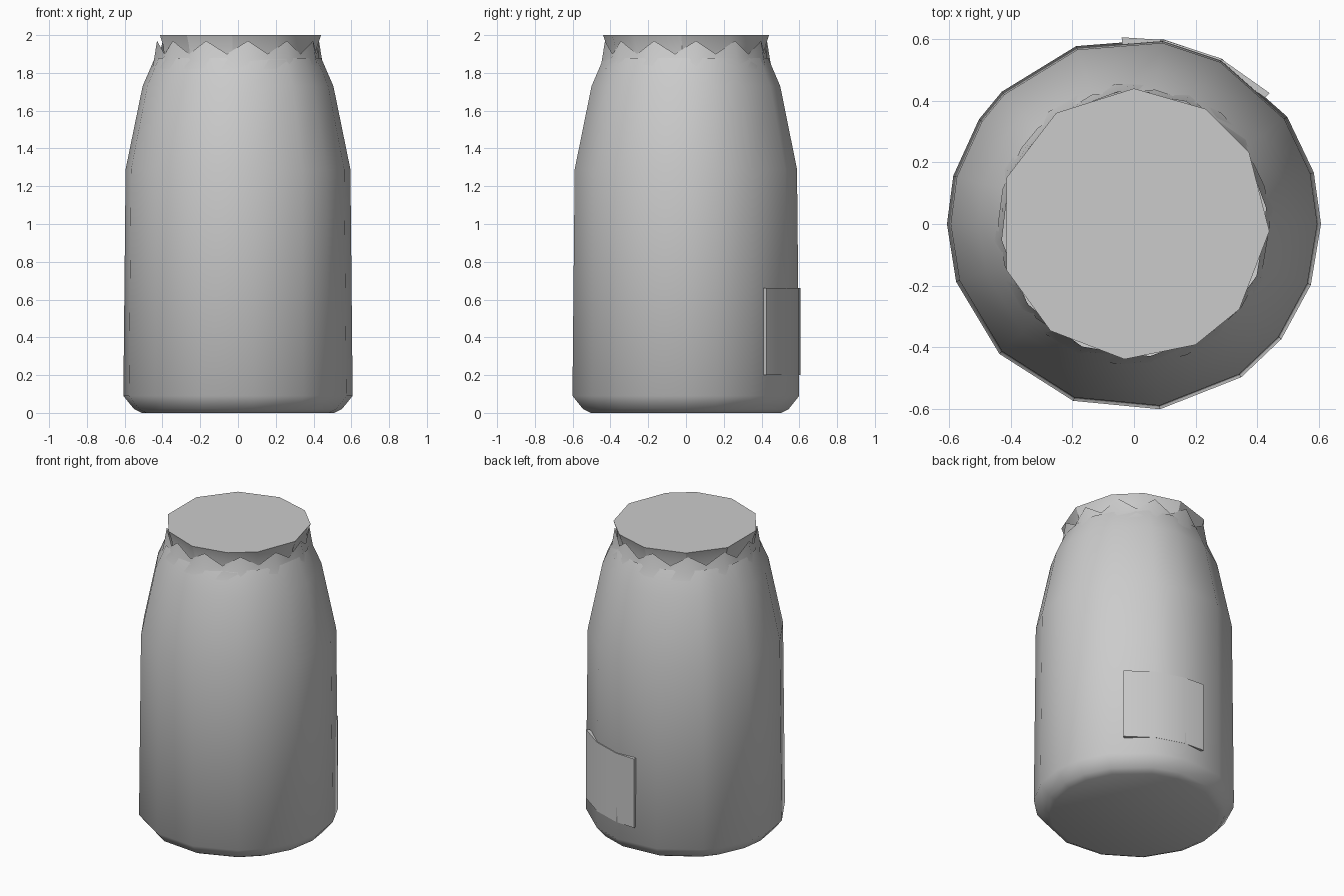
import bpy, bmesh
from math import sin, cos, radians

if "Cube" in bpy.data.objects:
    bpy.data.objects.remove(bpy.data.objects["Cube"])


def finish(name, bm, smooth=None):
    bmesh.ops.recalc_face_normals(bm, faces=bm.faces[:])
    me = bpy.data.meshes.new(name)
    bm.to_mesh(me)
    bm.free()
    ob = bpy.data.objects.new(name, me)
    bpy.context.collection.objects.link(ob)
    if smooth:
        bpy.ops.object.select_all(action='DESELECT')
        ob.select_set(True)
        bpy.context.view_layer.objects.active = ob
        bpy.ops.object.shade_smooth_by_angle(angle=radians(smooth))
    return ob


def loft(bm, rings, cap_bottom=False, cap_top=False):
    """Skin closed rings of points, with optional end caps."""
    vr = [[bm.verts.new(p) for p in ring] for ring in rings]
    n = len(vr[0])
    for a, b in zip(vr, vr[1:]):
        for i in range(n):
            j = (i + 1) % n
            bm.faces.new((a[i], a[j], b[j], b[i]))
    if cap_bottom:
        bm.faces.new(vr[0])
    if cap_top:
        bm.faces.new(vr[-1])


def ring(angles, r, z):
    return [(r * cos(radians(a)), r * sin(radians(a)), z) for a in angles]


# bottle body: uneven low-poly turning
body_angles = [0, 16, 35, 62, 81, 108, 135, 146, 165, 180, 198, 224, 251, 278, 305, 322, 341]
profile = [(0.51, 0.0), (0.55, 0.02), (0.607, 0.09), (0.595, 1.29), (0.505, 1.73), (0.44, 1.88)]
bm = bmesh.new()
loft(bm, [ring(body_angles, r, z) for r, z in profile], cap_bottom=True)
finish("bottle_body", bm, 60)

# crimped foil edge: zigzag collar
n = 24
fold = [i * 360 / n + 7 for i in range(n)]
low, mid, top = [], [], []
for i, a in enumerate(fold):
    peak = i % 2 == 0
    low += ring([a], 0.458, 1.82)
    mid += ring([a], 0.448 if peak else 0.432, 1.87)
    top += ring([a], 0.432 if peak else 0.42, 1.97 if peak else 1.90)
bm = bmesh.new()
loft(bm, [low, mid, top])
finish("crimped_edge", bm, 40)

# foil cap: flat top with an inward-sloping skirt
cap_angles = [-3, 32, 58, 90, 125, 160, 200, 232, 266, 297, 321]
bm = bmesh.new()
loft(bm, [ring(cap_angles, 0.415, 1.87), ring(cap_angles, 0.42, 1.94),
          ring(cap_angles, 0.44, 2.0)], cap_top=True)
finish("foil_cap", bm, 30)

# label: thin strip wrapped on the back
path = [(0.44, 0.425), (0.28, 0.538), (0.10, 0.597), (-0.04, 0.606)]
bm = bmesh.new()
rows = []
for x, y in path:
    k = 0.965
    rows.append([(x, y, 0.2), (x, y, 0.66), (x * k, y * k, 0.66), (x * k, y * k, 0.2)])
loft(bm, rows, True, True)
finish("label", bm, 30)
